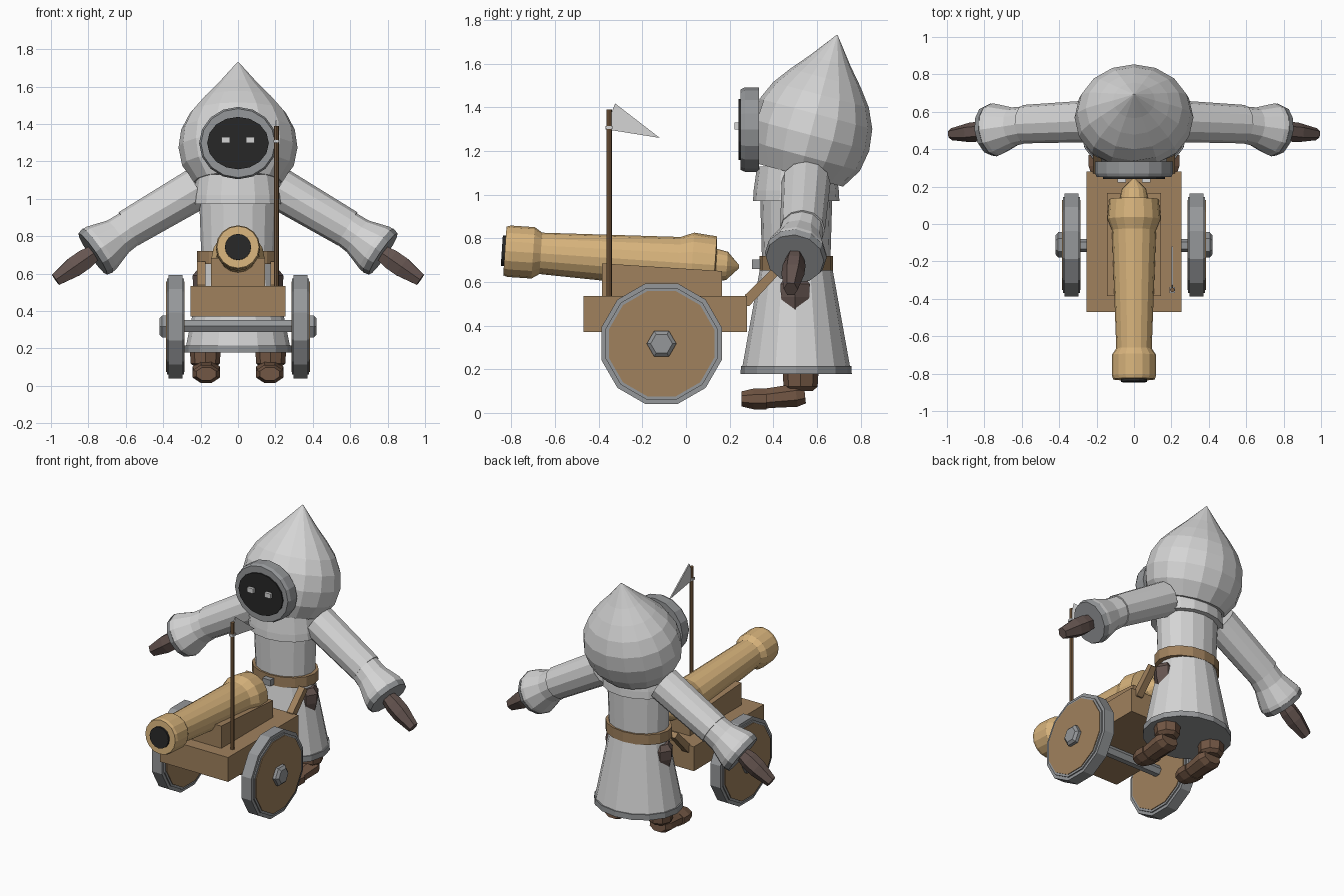
import bpy, bmesh, math
from mathutils import Vector

if "Cube" in bpy.data.objects:
    bpy.data.objects.remove(bpy.data.objects["Cube"])


def material(name, rgb):
    m = bpy.data.materials.new(name)
    m.diffuse_color = (*rgb, 1)
    m.use_nodes = True
    m.node_tree.nodes["Principled BSDF"].inputs["Base Color"].default_value = m.diffuse_color
    return m


CLOTH = material("light_cloth", (0.66, 0.66, 0.66))
METAL = material("grey_metal", (0.30, 0.31, 0.32))
BRASS = material("pale_brass", (0.68, 0.45, 0.20))
WOOD = material("cart_wood", (0.35, 0.22, 0.11))
DARK = material("black_void", (0.02, 0.02, 0.02))
GLOVE = material("dark_glove", (0.13, 0.09, 0.08))
BOOT = material("boot_leather", (0.17, 0.095, 0.058))
POLE = material("pole_wood", (0.20, 0.11, 0.05))


def finish(name, bm, mats):
    bmesh.ops.remove_doubles(bm, verts=bm.verts, dist=1e-5)
    bmesh.ops.recalc_face_normals(bm, faces=bm.faces)
    me = bpy.data.meshes.new(name)
    bm.to_mesh(me)
    bm.free()
    for m in mats:
        me.materials.append(m)
    ob = bpy.data.objects.new(name, me)
    bpy.context.collection.objects.link(ob)
    return ob


def lathe(name, origin, direction, profile, n, mat, scale=(1, 1), half=False, cap=None):
    """Rings of (distance, radius) along a direction, closed at both ends."""
    o, d = Vector(origin), Vector(direction).normalized()
    ref = Vector((0, 1, 0)) if abs(d.x) > 0.5 else Vector((1, 0, 0))
    u = (ref - d * ref.dot(d)).normalized()
    v = d.cross(u)
    bm = bmesh.new()
    rings = []
    for t, r in profile:
        ring = []
        for i in range(n):
            a = 2 * math.pi * (i + (0.5 if half else 0)) / n
            ring.append(bm.verts.new(o + d * t + u * math.cos(a) * r * scale[0]
                                     + v * math.sin(a) * r * scale[1]))
        rings.append(ring)
    for a, b in zip(rings, rings[1:]):
        for i in range(n):
            j = (i + 1) % n
            bm.faces.new((a[i], a[j], b[j], b[i]))
    for ring in (rings[0], rings[-1]):
        bm.faces.new(ring).material_index = 1 if cap else 0
    return finish(name, bm, [mat, cap] if cap else [mat])


def prism(name, outline, x0, x1, mat):
    """Side outline of (y, z) points extruded across x."""
    bm = bmesh.new()
    a = [bm.verts.new((x0, y, z)) for y, z in outline]
    b = [bm.verts.new((x1, y, z)) for y, z in outline]
    bm.faces.new(a)
    bm.faces.new(b)
    for i in range(len(a)):
        j = (i + 1) % len(a)
        bm.faces.new((a[i], a[j], b[j], b[i]))
    return finish(name, bm, [mat])


def box(name, x, y, z, mat):
    return prism(name, [(y[0], z[0]), (y[1], z[0]), (y[1], z[1]), (y[0], z[1])], x[0], x[1], mat)


UP = (0, 0, 1)

# Cart body and cannon bed
box("cart_body", (-0.255, 0.255), (-0.47, 0.28), (0.37, 0.535), WOOD)
prism("cannon_bed", [(-0.385, 0.53), (0.165, 0.53), (0.165, 0.65), (-0.385, 0.685)], -0.145, 0.145, WOOD)

# Cannon barrel with muzzle ring, breech ring and rear knob
muzzle, aim = (0, -0.83, 0.742), (0, 1.07, -0.072)
lathe("cannon_barrel", muzzle, aim,
      [(0, 0.112), (0.02, 0.118), (0.13, 0.118), (0.165, 0.095), (0.80, 0.118), (0.86, 0.142),
       (0.965, 0.132), (0.97, 0.075), (1.02, 0.065), (1.075, 0.008)], 16, BRASS)
lathe("cannon_bore", muzzle, aim, [(-0.014, 0.07), (0.01, 0.07)], 16, DARK)

# Wheels, hubs and axle
lathe("axle", (-0.40, -0.115, 0.32), (1, 0, 0), [(0, 0.036), (0.80, 0.036)], 6, METAL)
for s, side in ((1, "right"), (-1, "left")):
    c, out = (s * 0.335, -0.112, 0.317), (s, 0, 0)
    lathe("wheel_disc_" + side, c, out, [(-0.05, 0.25), (0.05, 0.25)], 12, WOOD, half=True)
    lathe("wheel_rim_" + side, c, out, [(-0.037, 0.286), (0.037, 0.286)], 12, METAL, half=True)
    # grey border around the wooden disc
    lathe("rim_edge_" + side, c, out, [(-0.045, 0.265), (0.045, 0.265)], 12, METAL, half=True)
    lathe("hub_" + side, c, out, [(0.04, 0.068), (0.07, 0.068), (0.085, 0.05)], 6, METAL)

# Flag and its pole
lathe("flag_pole", (0.205, -0.352, 0.53), UP, [(0, 0.013), (0.86, 0.013)], 8, POLE)
prism("flag", [(-0.37, 1.30), (-0.325, 1.418), (-0.12, 1.26)], 0.201, 0.209, CLOTH)
box("flag_tie", (0.19, 0.22), (-0.368, -0.336), (1.30, 1.315), CLOTH)

# Robe: skirt, hem, belt, torso, collar
body = (0, 0.505, 0)
lathe("skirt", body, UP, [(0.20, 0.262), (0.66, 0.175)], 16, CLOTH, (1.07, 0.95))
lathe("skirt_hem", body, UP, [(0.178, 0.268), (0.215, 0.267)], 16, METAL, (1.07, 0.95))
lathe("belt", body, UP, [(0.652, 0.19), (0.72, 0.19)], 16, WOOD, (1.16, 0.89))
lathe("torso", body, UP, [(0.66, 0.175), (0.72, 0.173), (1.0, 0.182)], 16, CLOTH, (1.14, 0.91))
lathe("collar", body, UP, [(0.972, 0.215), (1.02, 0.212), (1.13, 0.195)], 16, CLOTH, (1.12, 0.92))
box("belt_buckle", (-0.03, 0.03), (0.303, 0.34), (0.66, 0.702), METAL)

# Tilted pointed hood, flattened where the face opening sits
hood = lathe("hood", (0, 0.52, 1.09), (0, 0.26, 0.966),
             [(0, 0.235), (0.09, 0.298), (0.19, 0.318), (0.29, 0.304), (0.38, 0.258),
              (0.46, 0.19), (0.54, 0.112), (0.665, 0.002)], 16, CLOTH, (1, 0.88))
for vert in hood.data.vertices:
    vert.co.y = max(vert.co.y, 0.325)

# Face opening and eyes
face = (0, 0.25, 1.298)
lathe("face_ring", face, (0, 1, 0), [(0, 0.198), (0.02, 0.208), (0.085, 0.208)], 16, METAL, (1, 0.93))
lathe("face_void", face, (0, 1, 0), [(-0.009, 0.165), (0.02, 0.165)], 16, DARK, (1, 0.85))

for s, side in ((1, "right"), (-1, "left")):
    box("eye_" + side, (s * 0.065 - 0.022, s * 0.065 + 0.022), (0.222, 0.25), (1.298, 1.33), CLOTH)

    # Arm: upper sleeve, flared lower sleeve, cuff and hand
    shoulder = Vector((s * 0.22, 0.55, 1.055))
    elbow = Vector((s * 0.56, 0.535, 0.855))
    cuff = Vector((s * 0.77, 0.50, 0.71))
    tip = Vector((s * 0.975, 0.48, 0.567))
    upper, lower = elbow - shoulder, cuff - elbow
    lathe("upper_sleeve_" + side, shoulder, upper,
          [(0, 0.112), (upper.length + 0.03, 0.103)], 12, CLOTH)
    L = lower.length
    lathe("lower_sleeve_" + side, elbow, lower,
          [(-0.03, 0.094), (0.10, 0.103), (L - 0.05, 0.138), (L - 0.02, 0.141)], 12, CLOTH)
    lathe("cuff_" + side, elbow, lower, [(L - 0.025, 0.143), (L + 0.008, 0.134)], 12, METAL)
    hand = tip - cuff
    H = hand.length
    lathe("hand_" + side, cuff, hand,
          [(-0.02, 0.045), (0.06, 0.062), (0.13, 0.062), (H, 0.038)], 6, GLOVE, (0.85, 1))

    # Hip piece showing through the skirt
    lathe("thigh_" + side, (s * 0.165, 0.50, 0.46), UP,
          [(0, 0.055), (0.07, 0.075), (0.13, 0.078), (0.165, 0.05)], 6, GLOVE)

    # Leg and two-part boot
    lathe("leg_" + side, (s * 0.175, 0.525, 0.10), UP,
          [(0, 0.055), (0.02, 0.078), (0.12, 0.084)], 8, BOOT)
    lathe("boot_" + side, (s * 0.17, 0.545, 0.085), (0, -0.19, -0.02),
          [(0, 0.055), (0.04, 0.07), (0.14, 0.062), (0.19, 0.06)], 8, BOOT, (1.15, 0.82), half=True)
    lathe("boot_toe_" + side, (s * 0.17, 0.37, 0.064), (0, -1, 0),
          [(0, 0.066), (0.06, 0.066), (0.115, 0.048)], 8, BOOT, (1.2, 0.78), half=True)

    # Bar joining the cart to the belt
    prism("tow_bar_" + side, [(0.27, 0.49), (0.29, 0.49), (0.43, 0.64), (0.40, 0.665), (0.27, 0.54)],
          s * 0.175, s * 0.22, WOOD)
